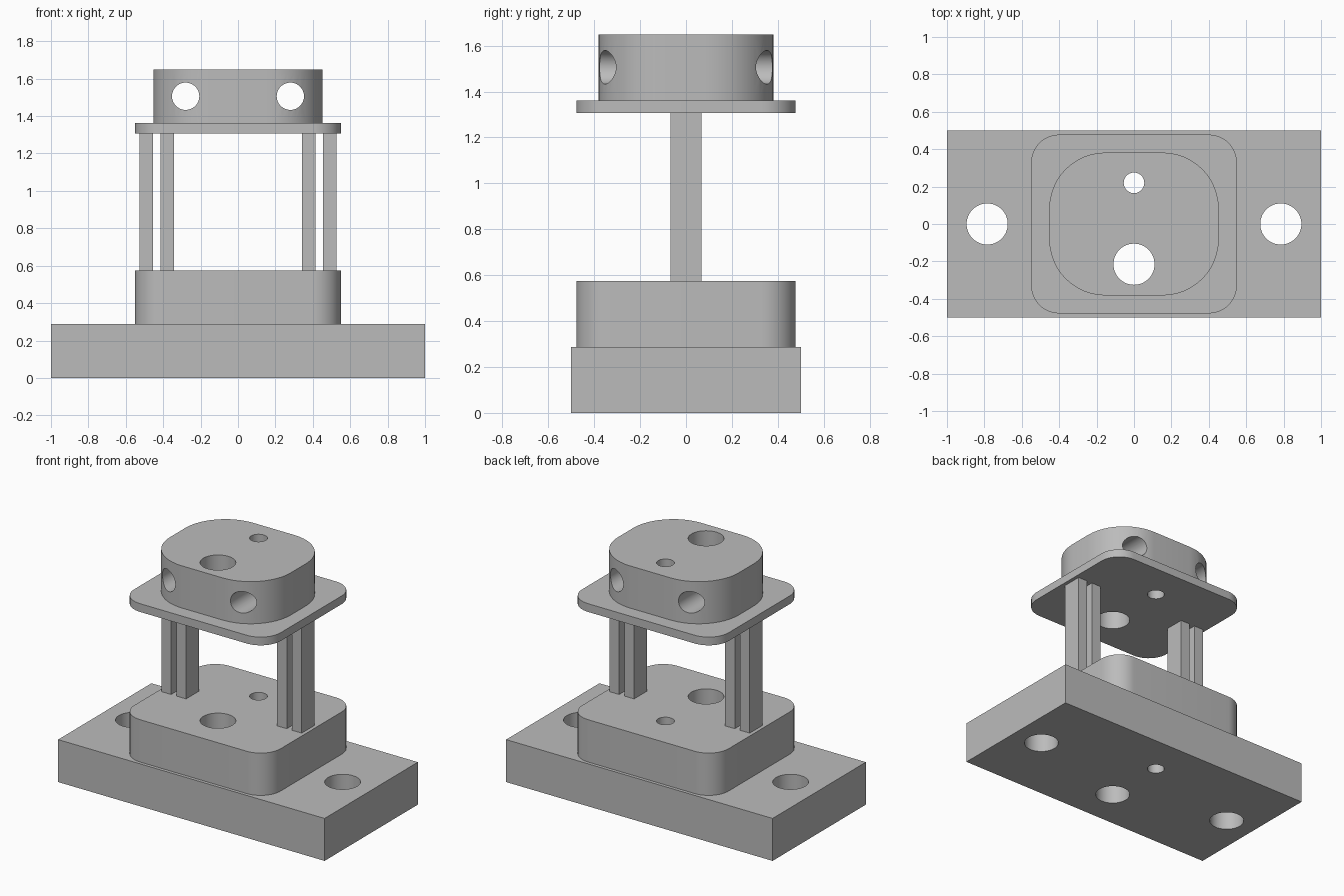
import bpy
import bmesh
from mathutils import Matrix

if "Cube" in bpy.data.objects:
    bpy.data.objects.remove(bpy.data.objects["Cube"], do_unlink=True)

# Single grey material
grey = bpy.data.materials.new("plain_grey")
grey.use_nodes = True
colour = (0.5, 0.5, 0.5, 1)
grey.diffuse_color = colour
grey.node_tree.nodes["Principled BSDF"].inputs["Base Color"].default_value = colour


def add_object(name, bm):
    mesh = bpy.data.meshes.new(name)
    bm.to_mesh(mesh)
    bm.free()
    mesh.materials.append(grey)
    ob = bpy.data.objects.new(name, mesh)
    bpy.context.collection.objects.link(ob)
    return ob


def block(name, half_x, half_y, z0, z1, radius=0, x=0):
    """Box with optional rounded vertical edges."""
    bm = bmesh.new()
    bmesh.ops.create_cube(bm, size=1)
    bmesh.ops.scale(bm, vec=(2 * half_x, 2 * half_y, z1 - z0), verts=bm.verts)
    bmesh.ops.translate(bm, vec=(x, 0, (z0 + z1) / 2), verts=bm.verts)
    if radius:
        upright = [e for e in bm.edges
                   if abs(e.verts[0].co.z - e.verts[1].co.z) > 0.01]
        bmesh.ops.bevel(bm, geom=upright, offset=radius, segments=12,
                        profile=0.5, affect='EDGES')
    return add_object(name, bm)


def drill(ob, x, y, z, radius, axis='Z'):
    """Cut a round through hole along the given axis."""
    bm = bmesh.new()
    turn = Matrix.Rotation(1.5707963, 4, 'X') if axis == 'Y' else Matrix()
    bmesh.ops.create_cone(bm, cap_ends=True, segments=48, radius1=radius,
                          radius2=radius, depth=4,
                          matrix=Matrix.Translation((x, y, z)) @ turn)
    cutter = add_object("hole_cutter", bm)
    cutter.hide_render = True
    mod = ob.modifiers.new("hole", 'BOOLEAN')
    mod.operation = 'DIFFERENCE'
    mod.solver = 'EXACT'
    mod.object = cutter
    bpy.context.view_layer.objects.active = ob
    bpy.ops.object.modifier_apply(modifier=mod.name)
    bpy.data.objects.remove(cutter, do_unlink=True)


def shade(ob):
    bpy.ops.object.select_all(action='DESELECT')
    ob.select_set(True)
    bpy.context.view_layer.objects.active = ob
    bpy.ops.object.shade_smooth_by_angle(angle=0.5)


# Stacked bodies
base = block("base_slab", 1.0, 0.5, 0, 0.288)
lower = block("lower_block", 0.55, 0.478, 0.288, 0.575, 0.15)
plate = block("upper_plate", 0.55, 0.478, 1.306, 1.362, 0.15)
head = block("head_block", 0.453, 0.382, 1.362, 1.648, 0.3)

# Vertical holes running through the whole stack
for body in (base, lower, plate, head):
    drill(body, 0, 0.22, 0.8, 0.055)
    drill(body, 0, -0.215, 0.8, 0.11)

# Mounting holes in the base, cross holes in the head
for side in (-1, 1):
    drill(base, side * 0.785, 0, 0.2, 0.11)
    drill(head, side * 0.28, 0, 1.506, 0.073, 'Y')

for body in (base, lower, plate, head):
    shade(body)

# Paired posts on each side
for side, label in ((1, "left"), (-1, "right")):
    for place, x in (("inner", 0.378), ("outer", 0.49)):
        block(f"{label}_{place}_post", 0.036, 0.068, 0.575, 1.306, x=side * x)
